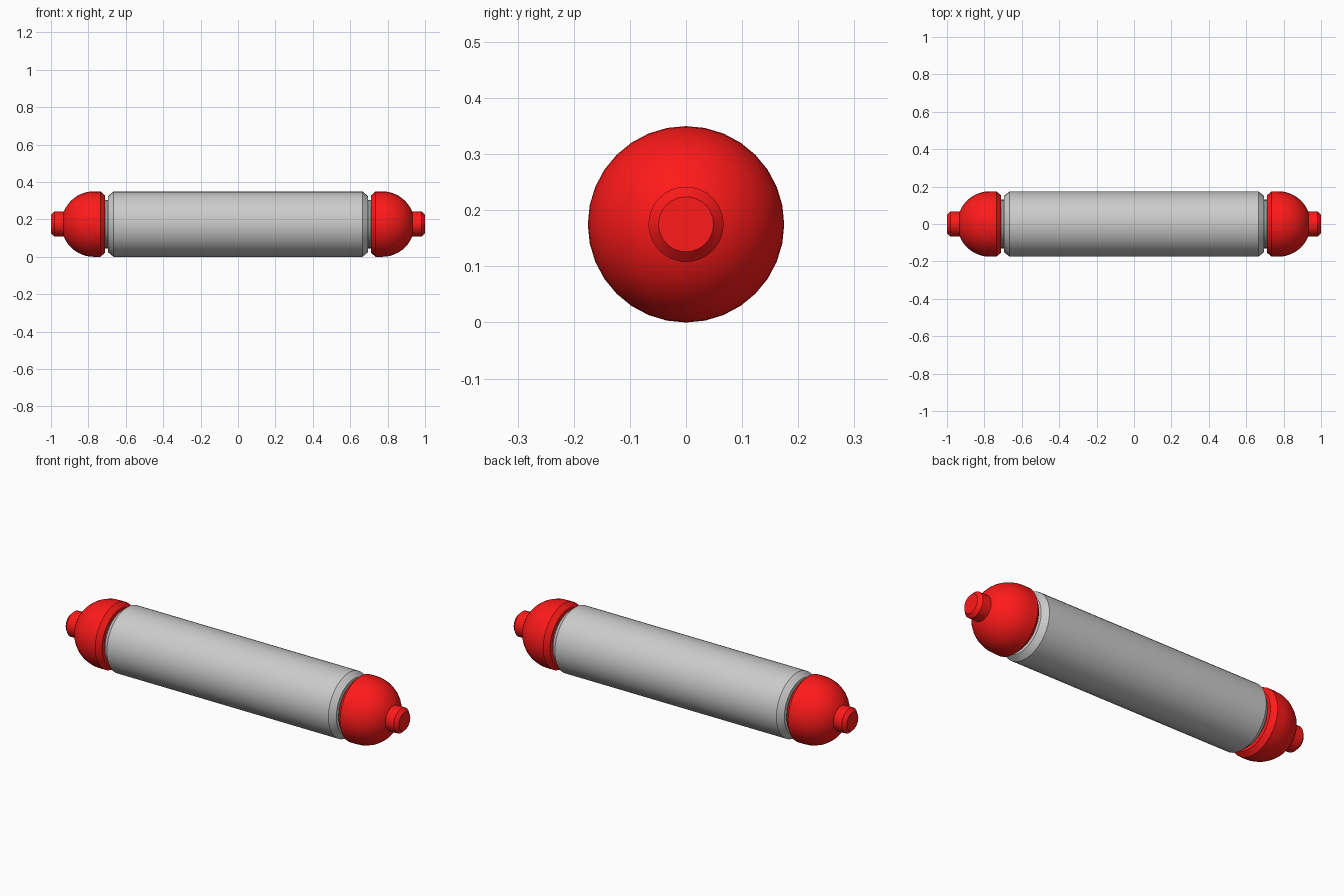
import bpy, bmesh
from math import sin, cos, pi, radians

if "Cube" in bpy.data.objects:
    bpy.data.objects.remove(bpy.data.objects["Cube"])

R = 0.175      # main radius, also height of the axis
SIDES = 32


def material(name, rgb):
    m = bpy.data.materials.new(name)
    m.diffuse_color = (*rgb, 1)
    m.use_nodes = True
    m.node_tree.nodes["Principled BSDF"].inputs["Base Color"].default_value = m.diffuse_color
    return m


def lathe(name, profile, mat=None):
    """Closed solid of revolution about the x axis from (x, radius) points."""
    bm = bmesh.new()
    rings = [[bm.verts.new((x, r * cos(2 * pi * i / SIDES), R + r * sin(2 * pi * i / SIDES)))
              for i in range(SIDES)] for x, r in profile]
    for a, b in zip(rings, rings[1:]):
        for i in range(SIDES):
            j = (i + 1) % SIDES
            bm.faces.new((a[i], a[j], b[j], b[i]))
    bm.faces.new(rings[0])
    bm.faces.new(rings[-1])
    bmesh.ops.recalc_face_normals(bm, faces=bm.faces)
    mesh = bpy.data.meshes.new(name)
    bm.to_mesh(mesh)
    bm.free()
    ob = bpy.data.objects.new(name, mesh)
    bpy.context.collection.objects.link(ob)
    if mat:
        mesh.materials.append(mat)
    bpy.ops.object.select_all(action='DESELECT')
    ob.select_set(True)
    bpy.context.view_layer.objects.active = ob
    bpy.ops.object.shade_smooth_by_angle(angle=radians(30))
    return ob


red = material("red", (1, 0.01, 0.01))
dark = material("dark_grey", (0.3, 0.3, 0.3))

# Main tube with chamfered ends
lathe("tube", [(-0.695, 0.15), (-0.665, R), (0.665, R), (0.695, 0.15)])

# Dome outline: chamfer, short straight rim, quarter circle
dome = [(0.71, 0.152), (0.735, R)]
dome += [(0.77 + R * sin(t), R * cos(t)) for t in (pi / 2 * k / 12 for k in range(12))]
knob = [(0.92, 0.067), (0.982, 0.067), (1.0, 0.049)]
neck = [(0.68, 0.13), (0.72, 0.13)]

# Both ends, mirrored in x
for side, s in (("left", -1), ("right", 1)):
    for part, profile, mat in (("neck", neck, dark), ("end_cap", dome, red), ("knob", knob, red)):
        lathe(f"{side}_{part}", [(s * x, r) for x, r in profile], mat)
